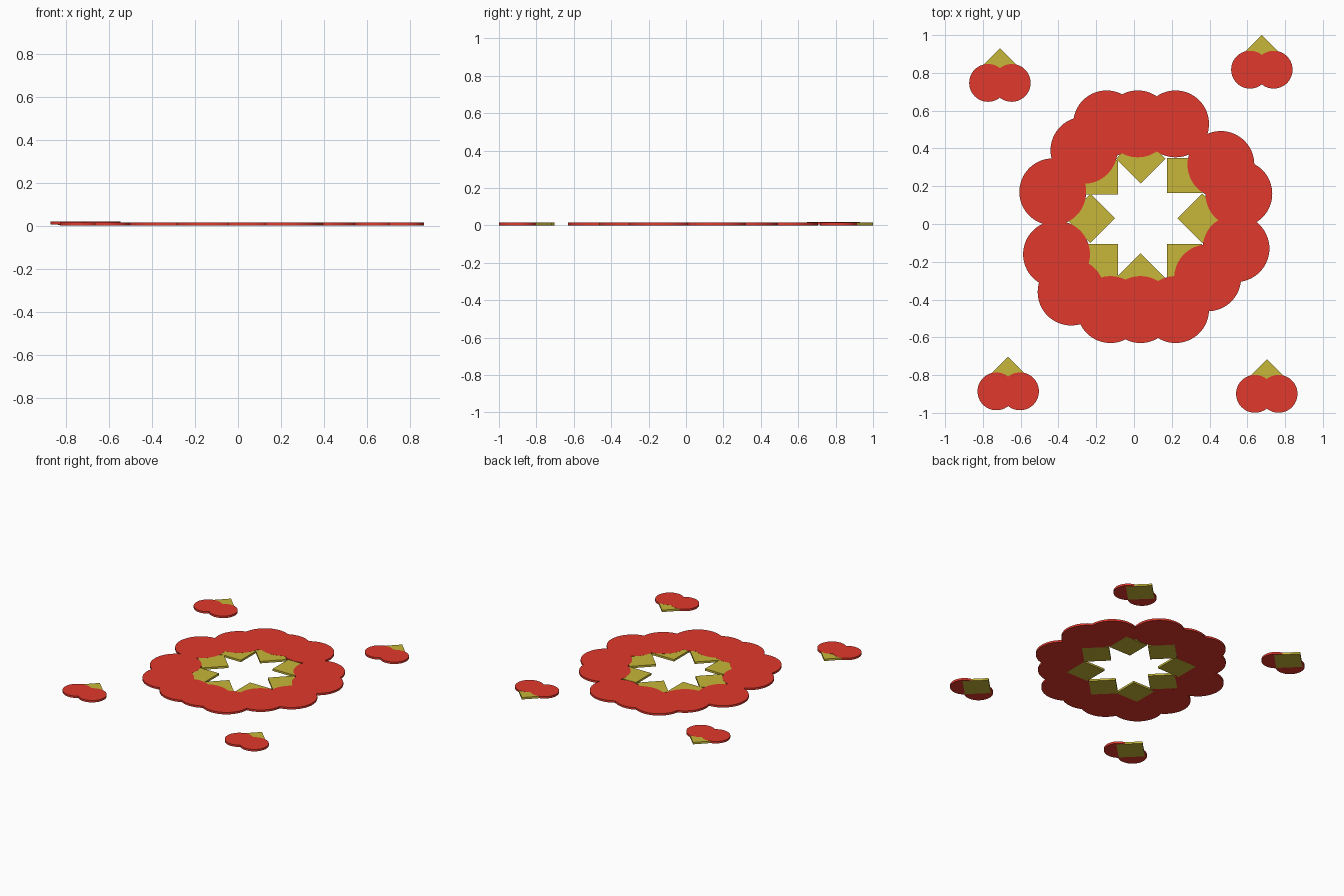
import bpy, math

if "Cube" in bpy.data.objects:
    bpy.data.objects.remove(bpy.data.objects["Cube"])

T = 0.015      # plate thickness
LIFT = 0.0004  # keeps overlapping faces apart


def material(name, color):
    m = bpy.data.materials.new(name)
    m.diffuse_color = color
    m.use_nodes = True
    m.node_tree.nodes["Principled BSDF"].inputs["Base Color"].default_value = m.diffuse_color
    return m


RED = material("red", (0.75, 0.04, 0.025, 1))
GOLD = material("gold", (0.57, 0.47, 0.04, 1))


def disc(name, x, y, r, z=0.0):
    bpy.ops.mesh.primitive_cylinder_add(vertices=64, radius=r, depth=T,
                                        location=(x, y, z + LIFT + T / 2))
    ob = bpy.context.object
    ob.name = name
    ob.data.materials.append(RED)
    bpy.ops.object.shade_smooth_by_angle(angle=math.radians(30))


def square(name, tip, direction, side, z=0.0):
    """Square plate with one corner at tip, its diagonal running along direction (degrees)."""
    a = math.radians(direction)
    h = side / math.sqrt(2)
    bpy.ops.mesh.primitive_cube_add(
        size=1, location=(tip[0] + h * math.cos(a), tip[1] + h * math.sin(a), z + T / 2),
        rotation=(0, 0, a + math.pi / 4))
    ob = bpy.context.object
    ob.name = name
    ob.scale = (side, side, T)
    ob.data.materials.append(GOLD)


# Ring of large overlapping petals
petals = [(-0.43, 0.17), (-0.265, 0.39), (-0.145, 0.53), (0.02, 0.53), (0.22, 0.53),
          (0.46, 0.315), (0.555, 0.16), (0.54, -0.13), (0.39, -0.285), (0.22, -0.453),
          (0.035, -0.453), (-0.125, -0.453), (-0.333, -0.36), (-0.41, -0.16)]
for i, (x, y) in enumerate(petals):
    disc(f"ring_petal_{i + 1}", x, y, 0.177)

# Eight squares pointing at the middle, leaving a star-shaped opening
tips = [(0.23, 0.03), (0.175, 0.165), (0.035, 0.215), (-0.085, 0.155),
        (-0.10, 0.03), (-0.085, -0.105), (0.035, -0.155), (0.175, -0.105)]
for i, tip in enumerate(tips):
    square(f"ring_square_{i + 1}", tip, i * 45, 0.185)

# Four small corner flowers: a diamond with two petals below it
corners = [("back_right", 0.677, 1.0, 0), ("back_left", -0.71, 0.93, 0.004),
           ("front_left", -0.666, -0.703, 0), ("front_right", 0.703, -0.716, 0)]
for name, x, y, z in corners:
    square(name + "_diamond", (x, y), -90, 0.18, z)
    for side, s in (("left", -1), ("right", 1)):
        disc(f"{name}_{side}_petal", x + s * 0.0625, y - 0.183, 0.1, z)
